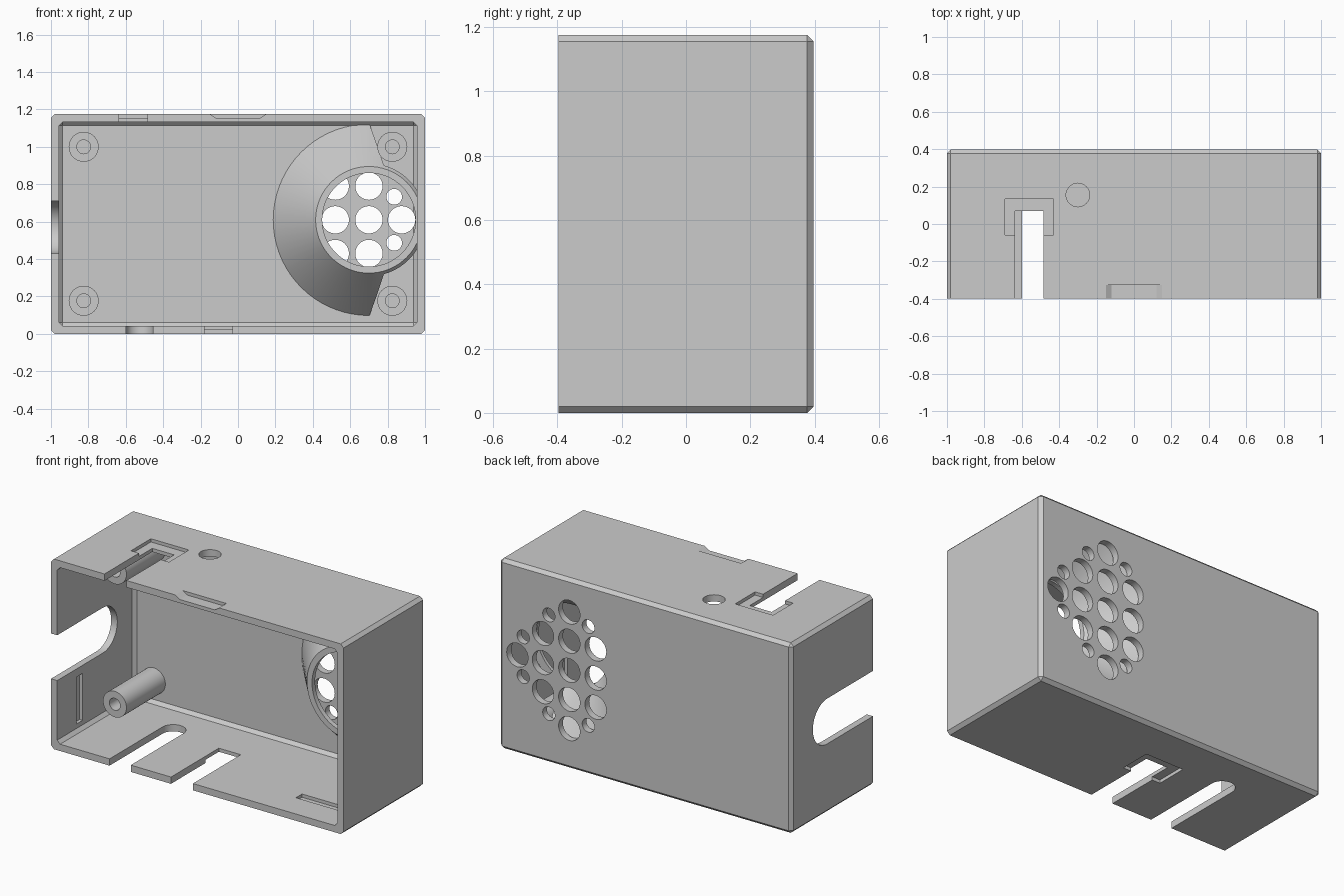
import bpy, bmesh, math
from mathutils import Matrix, Vector

old = bpy.data.objects.get("Cube")
if old:
    bpy.data.objects.remove(old, do_unlink=True)

grey = bpy.data.materials.new("plain grey")
grey.use_nodes = True
GREY = (0.6, 0.6, 0.6, 1)
grey.diffuse_color = GREY
grey.node_tree.nodes["Principled BSDF"].inputs["Base Color"].default_value = GREY


def make(name, bm):
    bmesh.ops.recalc_face_normals(bm, faces=bm.faces)
    mesh = bpy.data.meshes.new(name)
    bm.to_mesh(mesh)
    bm.free()
    mesh.materials.append(grey)
    obj = bpy.data.objects.new(name, mesh)
    bpy.context.collection.objects.link(obj)
    return obj


def box(name, x, y, z, chamfer=0):
    """Box from ranges; a chamfer leaves the front rim square."""
    bm = bmesh.new()
    bmesh.ops.create_cube(bm, size=1)
    for v in bm.verts:
        v.co = [r[0] if c < 0 else r[1] for c, r in zip(v.co, (x, y, z))]
    if chamfer:
        edges = [e for e in bm.edges if max(v.co.y for v in e.verts) > y[0] + 0.01]
        bmesh.ops.bevel(bm, geom=edges, offset=chamfer, segments=1, affect='EDGES')
    return make(name, bm)


def cylinder(name, centre, radius, depth, axis, sides=40):
    bm = bmesh.new()
    turn = Vector((0, 0, 1)).rotation_difference(Vector(axis)).to_matrix().to_4x4()
    bmesh.ops.create_cone(bm, cap_ends=True, segments=sides, radius1=radius, radius2=radius,
                          depth=depth, matrix=Matrix.Translation(centre) @ turn)
    return make(name, bm)


def prism(name, points, vector):
    bm = bmesh.new()
    face = bm.faces.new([bm.verts.new(p) for p in points])
    moved = bmesh.ops.extrude_face_region(bm, geom=[face])["geom"]
    bmesh.ops.translate(bm, vec=vector, verts=[g for g in moved if isinstance(g, bmesh.types.BMVert)])
    return make(name, bm)


def cut(target, cutter):
    cutter.hide_render = True
    mod = target.modifiers.new("cut", 'BOOLEAN')
    mod.operation, mod.solver, mod.object = 'DIFFERENCE', 'EXACT', cutter
    bpy.context.view_layer.objects.active = target
    bpy.ops.object.modifier_apply(modifier=mod.name)
    bpy.data.objects.remove(cutter, do_unlink=True)


def smooth(obj):
    bpy.ops.object.select_all(action='DESELECT')
    obj.select_set(True)
    bpy.context.view_layer.objects.active = obj
    bpy.ops.object.shade_smooth_by_angle(angle=math.radians(25))


W, D, H, WALL = 1.0, 0.397, 1.175, 0.042
X, Y, Z = (1, 0, 0), (0, 1, 0), (0, 0, 1)
FRONT = -0.6

# Open-fronted case with chamfered edges
case = box("case", (-W, W), (-D, D), (0, H), 0.02)
cut(case, box("cavity", (-W + WALL, W - WALL), (FRONT, 0.355), (WALL, H - WALL), 0.02))

# Round-ended cable slot in the right wall
cut(case, box("slot", (-1.1, -0.9), (FRONT, 0.05), (0.43, 0.71)))
cut(case, cylinder("slot_end", (-1, 0.05, 0.57), 0.14, 0.2, X))

# Round-ended slot in the floor
cut(case, box("slot", (-0.6, -0.455), (FRONT, 0.12), (-0.1, 0.1)))
cut(case, cylinder("slot_end", (-0.5275, 0.12, 0), 0.0725, 0.2, Z))

# Square slots with a shallow outer recess, in roof and floor
for x, z, outer in ((-0.56, H, 1), (-0.105, 0, -1)):
    cut(case, box("slot", (x - 0.075, x + 0.075), (FRONT, 0.07), (z - 0.1, z + 0.1)))
    cut(case, box("recess", (x - 0.13, x + 0.13), (-0.06, 0.135), (z - 0.02, z + 0.02)))

# Button hole and thumb notch in the roof
cut(case, cylinder("button_hole", (-0.3, 0.155, H), 0.063, 0.2, Z))
notch = [(-0.18, FRONT, H + 0.02), (0.18, FRONT, H + 0.02), (0.12, FRONT, H - 0.02), (-0.12, FRONT, H - 0.02)]
cut(case, prism("notch", notch, (0, -0.325 - FRONT, 0)))

# Shallow snap grooves on the inner walls
for z in (WALL, H - WALL):
    cut(case, box("groove", (0.55, 0.85), (-0.22, -0.16), (z - 0.02, z + 0.02)))
for x in (-W + WALL, W - WALL):
    cut(case, box("groove", (x - 0.02, x + 0.02), (-0.21, -0.15), (0.09, 0.38)))

# Sound holes in the back wall
CZ, STEP = 0.61, 0.18
for x, reach in ((0.34, 1), (0.52, 2), (0.70, 1), (0.875, 0)):
    for row in range(-reach, reach + 1):
        cut(case, cylinder("hole", (x, D, CZ + row * STEP), 0.073, 0.3, Y))
for x, dz in ((0.39, 0.305), (0.66, 0.305), (0.835, 0.123)):
    for side in (-1, 1):
        cut(case, cylinder("small_hole", (x, D, CZ + side * dz), 0.042, 0.3, Y, 28))
smooth(case)

# Hollow speaker horn, open on the side next to the wall
bm = bmesh.new()
profile = [(0.52, 0.365), (0.285, 0.08), (0.25, 0.08), (0.25, 0.11), (0.485, 0.365)]
verts = [bm.verts.new((0.7 - r, y, CZ)) for r, y in profile]
edges = [bm.edges.new((verts[i], verts[i - 1])) for i in range(len(verts))]
bmesh.ops.spin(bm, geom=verts + edges, cent=(0.7, 0, CZ), axis=Y, angle=math.tau, steps=72, use_merge=True)
bmesh.ops.remove_doubles(bm, verts=bm.verts, dist=0.0001)
horn = make("speaker_horn", bm)
cut(horn, prism("side_cut", [(0.69, 0.4, -1), (0.78, 0.1, -1), (2, 0.1, -1), (2, 0.4, -1)], (0, 0, 4)))
cut(horn, box("wall_trim", (0.965, 2), (-1, 1), (-1, 3)))
smooth(horn)

# Four screw posts
for x in (-0.825, 0.825):
    for z in (0.177, 1.0):
        post = cylinder("screw_post", (x, 0.17, z), 0.08, 0.39, Y)
        cut(post, cylinder("screw_hole", (x, -0.025, z), 0.037, 0.4, Y, 24))
        smooth(post)
